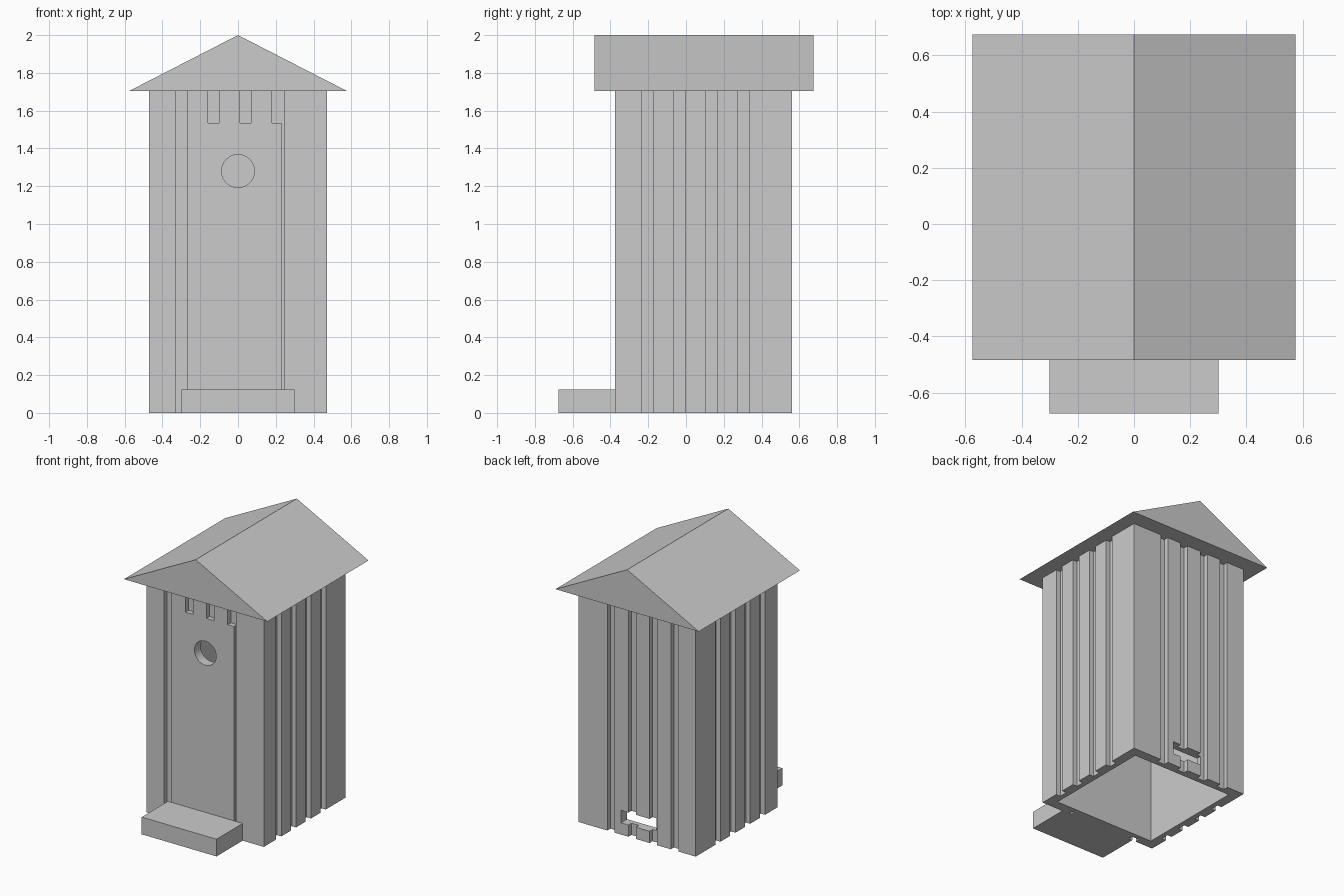
import bpy
import bmesh
from math import pi, radians

cube = bpy.data.objects.get("Cube")
if cube:
    bpy.data.objects.remove(cube, do_unlink=True)

grey = bpy.data.materials.new("plain grey")
grey.use_nodes = True
colour = (0.6, 0.6, 0.6, 1)
grey.diffuse_color = colour
grey.node_tree.nodes["Principled BSDF"].inputs["Base Color"].default_value = colour


def make(name, bm):
    mesh = bpy.data.meshes.new(name)
    bm.to_mesh(mesh)
    bm.free()
    mesh.materials.append(grey)
    obj = bpy.data.objects.new(name, mesh)
    bpy.context.scene.collection.objects.link(obj)
    return obj


def box(name, x0, x1, y0, y1, z0, z1):
    bm = bmesh.new()
    bmesh.ops.create_cube(bm, size=1)
    for v in bm.verts:
        v.co = (x1 if v.co.x > 0 else x0,
                y1 if v.co.y > 0 else y0,
                z1 if v.co.z > 0 else z0)
    return make(name, bm)


def cut(target, cutter):
    cutter.hide_render = True
    mod = target.modifiers.new("cut", 'BOOLEAN')
    mod.operation = 'DIFFERENCE'
    mod.solver = 'EXACT'
    mod.object = cutter
    bpy.context.view_layer.objects.active = target
    bpy.ops.object.modifier_apply(modifier=mod.name)
    bpy.data.objects.remove(cutter, do_unlink=True)


HALF, FRONT, BACK, EAVES = 0.47, -0.375, 0.56, 1.705
WALL, DEPTH, OVER = 0.07, 0.035, 0.1
GROOVE, DOOR_TOP = 0.06, 1.535

# Hollow tower, open underneath
walls = box("walls", -HALF, HALF, FRONT, BACK, 0, EAVES)
cut(walls, box("cavity", -HALF + WALL, HALF - WALL, FRONT + WALL, BACK - WALL,
               -OVER, EAVES - 0.01))


# Board grooves on all four sides; the door fills the lower part of the front ones
def front_groove(x0, x1, z0):
    cut(walls, box("groove", x0, x1, FRONT - OVER, FRONT + DEPTH, z0, EAVES + OVER))


for i in range(4):
    start = 0.14 + 0.17 * i
    x, y = start - HALF, start + FRONT
    front_groove(x, x + GROOVE, -OVER if i == 0 else DOOR_TOP)
    cut(walls, box("groove", x, x + GROOVE, BACK - DEPTH, BACK + OVER,
                   -OVER, EAVES + OVER))
    for x0, x1 in ((HALF - DEPTH, HALF + OVER), (-HALF - OVER, DEPTH - HALF)):
        cut(walls, box("groove", x0, x1, y, y + GROOVE, -OVER, EAVES + OVER))
# Narrow gap beside the door
front_groove(0.23, 0.245, -OVER)

# Round window through the door
bm = bmesh.new()
bmesh.ops.create_cone(bm, cap_ends=True, segments=48, radius1=0.087,
                      radius2=0.087, depth=0.3)
window = make("window", bm)
window.rotation_euler.x = pi / 2
window.location = (0, FRONT, 1.28)
bpy.context.view_layer.update()
cut(walls, window)

# Low hatch in the back wall
cut(walls, box("hatch", -0.13, 0.13, BACK - 0.2, BACK + OVER, 0.085, 0.175))

# Doorstep
box("doorstep", -0.3, 0.3, -0.675, FRONT, 0, 0.125)

# Gable roof: triangle profile pushed from front to back
bm = bmesh.new()
profile = [bm.verts.new((x, -0.485, z))
           for x, z in ((-0.575, EAVES), (0.575, EAVES), (0, 2))]
face = bm.faces.new(profile)
gable = bmesh.ops.extrude_face_region(bm, geom=[face])["geom"]
bmesh.ops.translate(bm, vec=(0, 1.16, 0),
                    verts=[g for g in gable if isinstance(g, bmesh.types.BMVert)])
bmesh.ops.recalc_face_normals(bm, faces=bm.faces)
make("roof", bm)

# Round off only the window rim
bpy.ops.object.select_all(action='DESELECT')
walls.select_set(True)
bpy.context.view_layer.objects.active = walls
bpy.ops.object.shade_smooth_by_angle(angle=radians(30))
